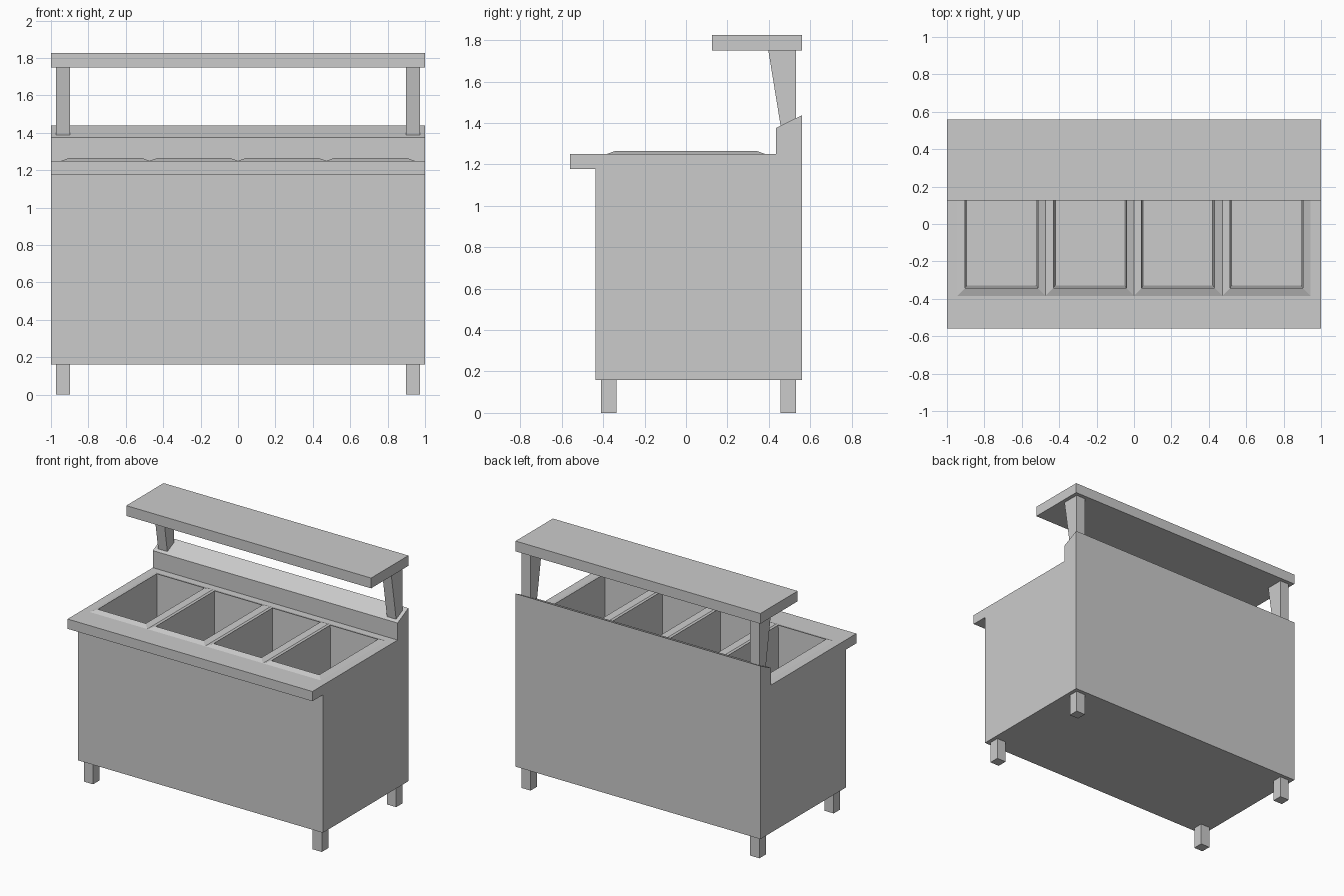
import bpy, bmesh
from mathutils import Vector

if "Cube" in bpy.data.objects:
    bpy.data.objects.remove(bpy.data.objects["Cube"])


def finish(name, bm):
    bmesh.ops.recalc_face_normals(bm, faces=bm.faces)
    mesh = bpy.data.meshes.new(name)
    bm.to_mesh(mesh)
    bm.free()
    obj = bpy.data.objects.new(name, mesh)
    bpy.context.collection.objects.link(obj)
    return obj


def prism(profile, x0, x1):
    """Extrude a (y, z) profile from x0 to x1."""
    bm = bmesh.new()
    face = bm.faces.new([bm.verts.new((x0, y, z)) for y, z in profile])
    ext = bmesh.ops.extrude_face_region(bm, geom=[face])["geom"]
    verts = [g for g in ext if isinstance(g, bmesh.types.BMVert)]
    bmesh.ops.translate(bm, verts=verts, vec=(x1 - x0, 0, 0))
    bmesh.ops.recalc_face_normals(bm, faces=bm.faces)
    return bm


def rect(y0, y1, z0, z1):
    return [(y0, z0), (y1, z0), (y1, z1), (y0, z1)]


DECK, RIM, RISE, DEPTH = 1.25, 0.041, 0.015, 0.42
PAN_W, PAN_Y = 0.4725, 0.384

# Cabinet with overhanging front lip and sloped back ledge
bm = prism([(-0.438, 0.16), (0.56, 0.16), (0.56, 1.438), (0.434, 1.376),
            (0.434, DECK), (-0.56, DECK), (-0.56, 1.178), (-0.438, 1.178)], -1, 1)


def deck_faces():
    bm.normal_update()
    return [f for f in bm.faces
            if f.normal.z > 0.99 and abs(f.calc_center_median().z - DECK) < 1e-4]


# Divide the deck around the four pans
cuts = [((0, y, 0), (0, 1, 0)) for y in (-PAN_Y, PAN_Y)]
cuts += [((i * PAN_W, 0, 0), (1, 0, 0)) for i in range(-2, 3)]
for co, no in cuts:
    faces = deck_faces()
    edges = {e for f in faces for e in f.edges}
    verts = {v for f in faces for v in f.verts}
    bmesh.ops.bisect_plane(bm, geom=list(verts) + list(edges) + faces,
                           plane_co=co, plane_no=no)

# Raised sloping rims, then tapered pan wells
pans = [f for f in deck_faces()
        if abs(f.calc_center_median().x) < 2 * PAN_W
        and abs(f.calc_center_median().y) < 0.1]
bmesh.ops.inset_individual(bm, faces=pans, thickness=RIM, depth=RISE,
                           use_even_offset=True)
floors = bmesh.ops.extrude_discrete_faces(bm, faces=pans)["faces"]
for f in floors:
    c = f.calc_center_median()
    for v in f.verts:
        d = v.co - c
        v.co = c + Vector((d.x * 0.945, d.y * 0.957, -DEPTH))
finish("cabinet_with_pans", bm)

# Overhead shelf
finish("overhead_shelf", prism(rect(0.125, 0.56, 1.75, 1.826), -1, 1))

# Legs and tapered shelf posts on both sides
for side, x0 in (("left", -0.972), ("right", 0.897)):
    x1 = x0 + 0.075
    for end, y0 in (("front", -0.41), ("back", 0.457)):
        finish(f"{side}_{end}_leg", prism(rect(y0, y0 + 0.075, 0, 0.16), x0, x1))
    finish(f"{side}_shelf_post",
           prism([(0.457, 1.387), (0.532, 1.424), (0.532, 1.75), (0.398, 1.75)], x0, x1))
